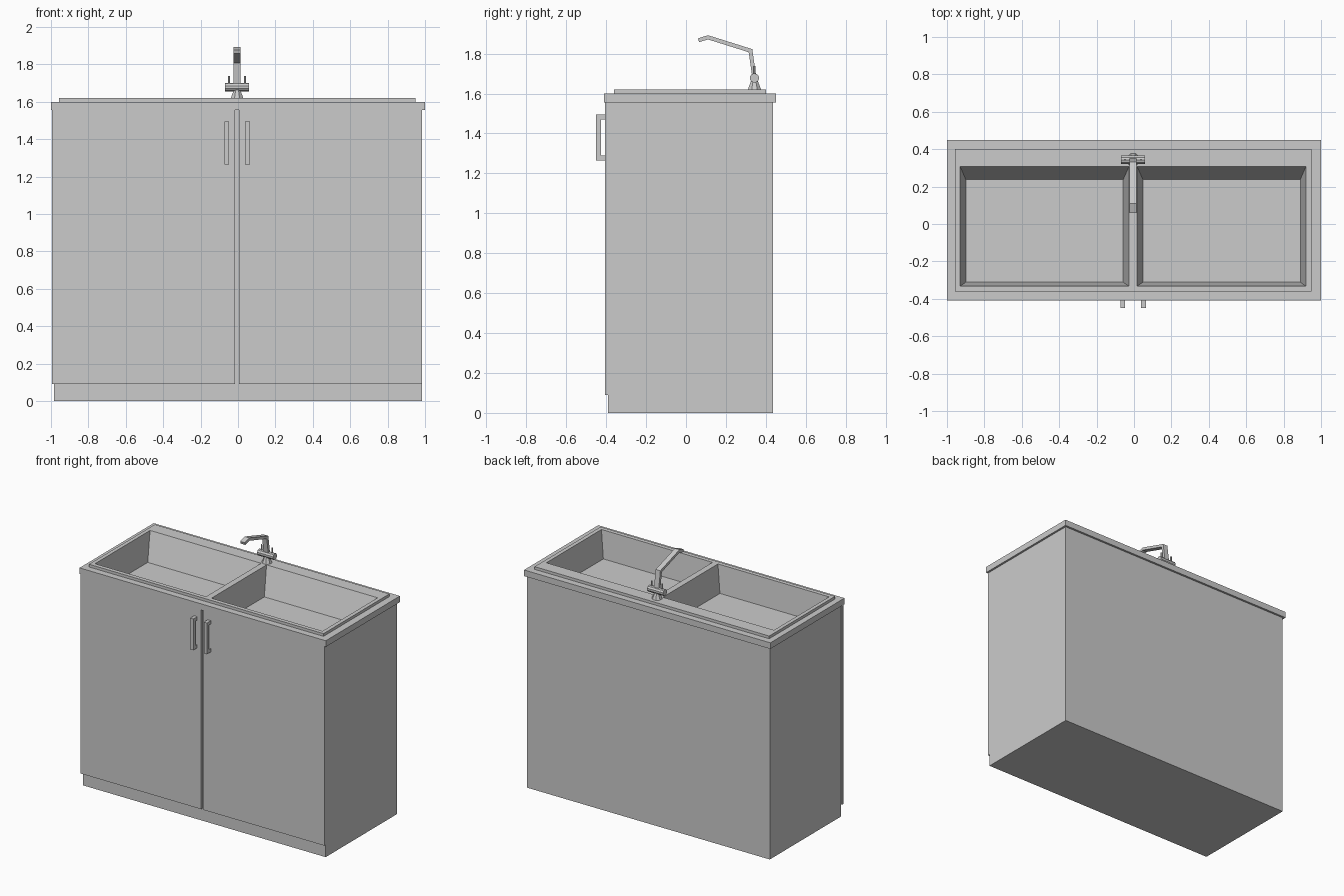
import bpy, bmesh, math
from mathutils import Vector

old = bpy.data.objects.get("Cube")
if old:
    bpy.data.objects.remove(old, do_unlink=True)

grey = bpy.data.materials.new("light_grey")
grey.use_nodes = True
tone = (0.6, 0.6, 0.6, 1)
grey.diffuse_color = tone
grey.node_tree.nodes["Principled BSDF"].inputs["Base Color"].default_value = tone

CX = -0.005      # centre line of the doors, basins and tap
TAP_Y = 0.343


def finish(name, bm):
    bmesh.ops.recalc_face_normals(bm, faces=bm.faces)
    mesh = bpy.data.meshes.new(name)
    bm.to_mesh(mesh)
    bm.free()
    mesh.materials.append(grey)
    obj = bpy.data.objects.new(name, mesh)
    bpy.context.collection.objects.link(obj)
    return obj


def loft(name, rings):
    """Closed solid through rings of equal point count."""
    bm = bmesh.new()
    loops = [[bm.verts.new(p) for p in ring] for ring in rings]
    n = len(loops[0])
    for a, b in zip(loops, loops[1:]):
        for i in range(n):
            j = (i + 1) % n
            bm.faces.new((a[i], a[j], b[j], b[i]))
    bm.faces.new(loops[0])
    bm.faces.new(loops[-1])
    return finish(name, bm)


def rect(x0, x1, y0, y1, z):
    return [(x0, y0, z), (x1, y0, z), (x1, y1, z), (x0, y1, z)]


def box(name, x, y, z):
    return loft(name, [rect(*x, *y, z[0]), rect(*x, *y, z[1])])


def tube(name, start, end, r0, r1, sides):
    """Tapered round bar between two points."""
    start, end = Vector(start), Vector(end)
    turn = (end - start).to_track_quat('Z', 'Y')
    rings = []
    for centre, r in ((start, r0), (end, r1)):
        angles = [math.tau * (i + 0.5) / sides for i in range(sides)]
        rings.append([centre + turn @ Vector((r * math.cos(a), r * math.sin(a), 0))
                      for a in angles])
    return loft(name, rings)


# Cabinet, worktop and raised sink rim
cabinet = box("cabinet_body", (-0.985, 0.985), (-0.39, 0.435), (0, 1.555))
worktop = box("worktop", (-1, 1), (-0.41, 0.45), (1.555, 1.6))
rim = box("sink_rim", (-0.957, 0.948), (-0.362, 0.402), (1.6, 1.62))

# Two tapered basins cut through all three layers
FLOOR, TOP = 1.42, 1.62
for side in (-1, 1):
    def basin_ring(t):
        xs = sorted((CX + side * (0.053 - 0.031 * t), CX + side * (0.894 + 0.03 * t)))
        return rect(*xs, -0.311 - 0.021 * t, 0.237 + 0.07 * t, FLOOR + (TOP - FLOOR) * t)
    cutter = loft("basin_cutter", [basin_ring(0), basin_ring(1.1)])
    cutter.hide_render = True
    for part in (cabinet, worktop, rim):
        mod = part.modifiers.new("basin", 'BOOLEAN')
        mod.operation = 'DIFFERENCE'
        mod.solver = 'EXACT'
        mod.object = cutter
        bpy.context.view_layer.objects.active = part
        bpy.ops.object.modifier_apply(modifier=mod.name)
    bpy.data.objects.remove(cutter, do_unlink=True)

# Doors, bar handles and tap valves on both sides
for side, label in ((-1, "right"), (1, "left")):
    def span(a, b):
        return sorted((CX + side * a, CX + side * b))
    box(label + "_door", span(0.01, 0.99), (-0.405, -0.39), (0.09, 1.555))
    hx = span(0.043, 0.068)
    box(label + "_handle_bar", hx, (-0.45, -0.425), (1.265, 1.495))
    for z in (1.265, 1.47):
        box(label + "_handle_post", hx, (-0.425, -0.405), (z, z + 0.025))
    vx = CX + side * 0.043
    tube(label + "_tap_lever", (vx, TAP_Y, 1.68), (vx, TAP_Y, 1.738), 0.006, 0.006, 8)

# Tap base and cross body
tube("tap_base", (CX, TAP_Y, 1.62), (CX, TAP_Y, 1.675), 0.036, 0.014, 8)
tube("tap_body", (CX - 0.065, TAP_Y, 1.678), (CX + 0.065, TAP_Y, 1.678),
     0.0235, 0.0235, 10)

# Bent flat spout swept along a side path
path = [Vector(p) for p in ((TAP_Y, 1.678), (0.323, 1.815), (0.11, 1.882), (0.063, 1.867))]
rings = []
for i, p in enumerate(path):
    before = (p - path[i - 1]).normalized() if i else (path[1] - p).normalized()
    after = (path[i + 1] - p).normalized() if i < len(path) - 1 else before
    along = (before + after).normalized()
    off = Vector((-along.y, along.x)) * 0.01 / along.dot(before)
    a, b = p - off, p + off
    rings.append([(CX - 0.019, a.x, a.y), (CX + 0.019, a.x, a.y),
                  (CX + 0.019, b.x, b.y), (CX - 0.019, b.x, b.y)])
loft("tap_spout", rings)
